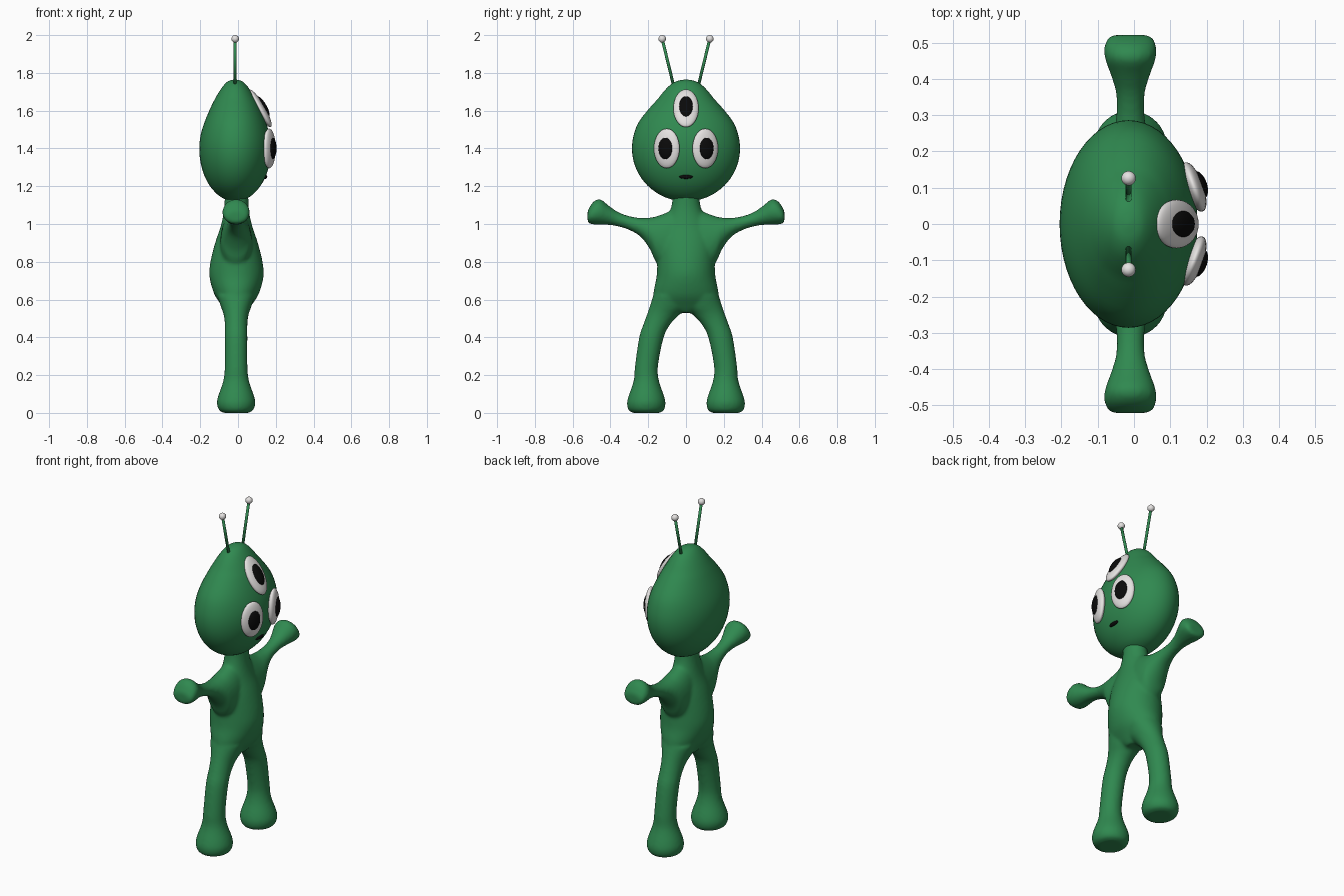
import bpy, bmesh, math
from mathutils import Matrix, Vector

if "Cube" in bpy.data.objects:
    bpy.data.objects.remove(bpy.data.objects["Cube"])


def mat(name, rgb):
    m = bpy.data.materials.new(name)
    m.diffuse_color = (*rgb, 1)
    m.use_nodes = True
    m.node_tree.nodes["Principled BSDF"].inputs["Base Color"].default_value = m.diffuse_color
    return m


GREEN = mat("alien green", (0.029, 0.25, 0.08))
WHITE = mat("eye white", (0.78, 0.76, 0.75))
BLACK = mat("pupil black", (0.003, 0.003, 0.003))


def finish(bm, name, material, smooth_angle=None):
    bmesh.ops.recalc_face_normals(bm, faces=bm.faces)
    for f in bm.faces:
        f.smooth = True
    me = bpy.data.meshes.new(name)
    bm.to_mesh(me)
    bm.free()
    me.materials.append(material)
    ob = bpy.data.objects.new(name, me)
    bpy.context.collection.objects.link(ob)
    return ob


def spline(rows, steps):
    """Catmull-Rom through the rows of numbers."""
    out = []
    for i in range(len(rows) - 1):
        p0, p1, p2 = rows[max(i - 1, 0)], rows[i], rows[i + 1]
        p3 = rows[min(i + 2, len(rows) - 1)]
        for k in range(steps):
            t = k / steps
            out.append([0.5 * (2 * b + (c - a) * t + (2 * a - 5 * b + 4 * c - d) * t * t
                               + (3 * b - a - 3 * c + d) * t ** 3)
                        for a, b, c, d in zip(p0, p1, p2, p3)])
    out.append(list(rows[-1]))
    return out


def loft(bm, rows, cx, axis="z", side=1, n=40, steps=4):
    """Elliptic rings; a row is (position, span low, span high, half depth in x)."""
    rings = []
    for p, lo, hi, rx in spline(rows, steps):
        ring = []
        for i in range(n):
            a = 2 * math.pi * i / n
            x = cx + rx * math.cos(a)
            s = (lo + hi) / 2 + (hi - lo) / 2 * math.sin(a)
            ring.append(bm.verts.new((x, side * s, p) if axis == "z" else (x, side * p, s)))
        rings.append(ring)
    for r, q in zip(rings, rings[1:]):
        for i in range(n):
            j = (i + 1) % n
            bm.faces.new((r[i], r[j], q[j], q[i]))
    bm.faces.new(rings[0][::-1])
    bm.faces.new(rings[-1])


def ellipsoid(name, centre, radii, material, yaw=0, pitch=0, seg=32):
    bm = bmesh.new()
    m = (Matrix.Translation(centre) @ Matrix.Rotation(math.radians(yaw), 4, "Z")
         @ Matrix.Rotation(math.radians(-pitch), 4, "Y") @ Matrix.Diagonal((*radii, 1)))
    bmesh.ops.create_uvsphere(bm, u_segments=seg, v_segments=seg // 2, radius=1, matrix=m)
    return finish(bm, name, material)


# Body: torso, arms and legs fused into one smooth skin
BX = -0.008
torso = [(0.53, -0.04, 0.04, 0.05), (0.57, -0.15, 0.15, 0.08), (0.63, -0.172, 0.172, 0.118),
         (0.72, -0.156, 0.156, 0.143), (0.80, -0.152, 0.152, 0.138), (0.90, -0.15, 0.15, 0.113),
         (0.99, -0.12, 0.12, 0.083), (1.06, -0.088, 0.088, 0.068), (1.12, -0.073, 0.073, 0.063),
         (1.2, -0.073, 0.073, 0.063)]
arm = [(0.04, 0.70, 1.09, 0.08), (0.10, 0.73, 1.062, 0.085), (0.16, 0.80, 1.04, 0.08),
       (0.19, 0.865, 1.034, 0.07), (0.24, 0.932, 1.032, 0.052), (0.30, 0.968, 1.042, 0.039),
       (0.36, 0.987, 1.064, 0.04), (0.41, 0.995, 1.098, 0.054), (0.455, 0.996, 1.132, 0.07),
       (0.49, 0.998, 1.118, 0.072), (0.513, 1.002, 1.085, 0.062), (0.521, 1.01, 1.07, 0.05)]
leg = [(0.0, 0.14, 0.28, 0.065), (0.014, 0.117, 0.304, 0.09), (0.05, 0.108, 0.313, 0.102),
       (0.09, 0.116, 0.304, 0.095), (0.17, 0.143, 0.277, 0.068), (0.25, 0.148, 0.27, 0.06),
       (0.40, 0.118, 0.248, 0.06), (0.47, 0.082, 0.225, 0.06), (0.52, 0.036, 0.207, 0.066),
       (0.56, -0.01, 0.193, 0.08), (0.62, -0.02, 0.174, 0.10)]
bm = bmesh.new()
loft(bm, torso, BX)
for s in (1, -1):
    loft(bm, arm, BX - 0.002, "y", s)
    loft(bm, leg, BX - 0.002, "z", s)
body = finish(bm, "body", GREEN)
rm = body.modifiers.new("fuse", "REMESH")
rm.mode = "VOXEL"
rm.voxel_size = 0.009
rm.use_smooth_shade = True
sm = body.modifiers.new("soften", "SMOOTH")
sm.factor = 0.5
sm.iterations = 8

# Head: round below, narrowing to a blunt crown
HX = -0.015
head = [(1.40 - 0.28 * math.cos(a), 0.286 * math.sin(a), 0.19 * math.sin(a))
        for a in [math.radians(d) for d in (1, 8, 18, 30, 45, 60, 75, 90)]]
head += [(1.47, 0.277, 0.183), (1.54, 0.25, 0.162), (1.616, 0.191, 0.13), (1.66, 0.151, 0.108),
         (1.70, 0.119, 0.085), (1.735, 0.085, 0.06), (1.757, 0.047, 0.035), (1.765, 0.005, 0.004)]
bm = bmesh.new()
loft(bm, [(z, -ry, ry, rx) for z, ry, rx in head], HX, n=56, steps=3)
finish(bm, "head", GREEN)

# Mouth
ellipsoid("mouth", (0.143, 0, 1.25), (0.012, 0.036, 0.011), BLACK, pitch=-20)


# Eyes: flattened white ovals with a raised black pupil
def eye(name, centre, yaw, pitch, ry, rz):
    ellipsoid(name + "_white", centre, (0.026, ry, rz), WHITE, yaw, pitch)
    d = Vector((math.cos(math.radians(yaw)) * math.cos(math.radians(pitch)),
                math.sin(math.radians(yaw)) * math.cos(math.radians(pitch)),
                math.sin(math.radians(pitch))))
    c = Vector(centre) + d * 0.016
    ellipsoid(name + "_pupil", c, (0.021, ry * 0.56, rz * 0.56), BLACK, yaw, pitch)


for s, n in ((1, "left"), (-1, "right")):
    eye(n + "_eye", (0.165, s * 0.102, 1.40), s * 20, 0, 0.072, 0.105)
eye("top_eye", (0.117, 0, 1.612), 0, 30, 0.067, 0.114)

# Antennae with ball tips
for s, n in ((1, "left"), (-1, "right")):
    a, b = Vector((HX, s * 0.065, 1.73)), Vector((HX, s * 0.126, 1.98))
    bm = bmesh.new()
    m = Matrix.Translation((a + b) / 2) @ (b - a).to_track_quat("Z", "Y").to_matrix().to_4x4()
    bmesh.ops.create_cone(bm, cap_ends=True, segments=16, radius1=0.008, radius2=0.008,
                          depth=(b - a).length, matrix=m)
    finish(bm, n + "_antenna", GREEN)
    ellipsoid(n + "_antenna_tip", b, (0.02, 0.02, 0.02), WHITE, seg=20)
